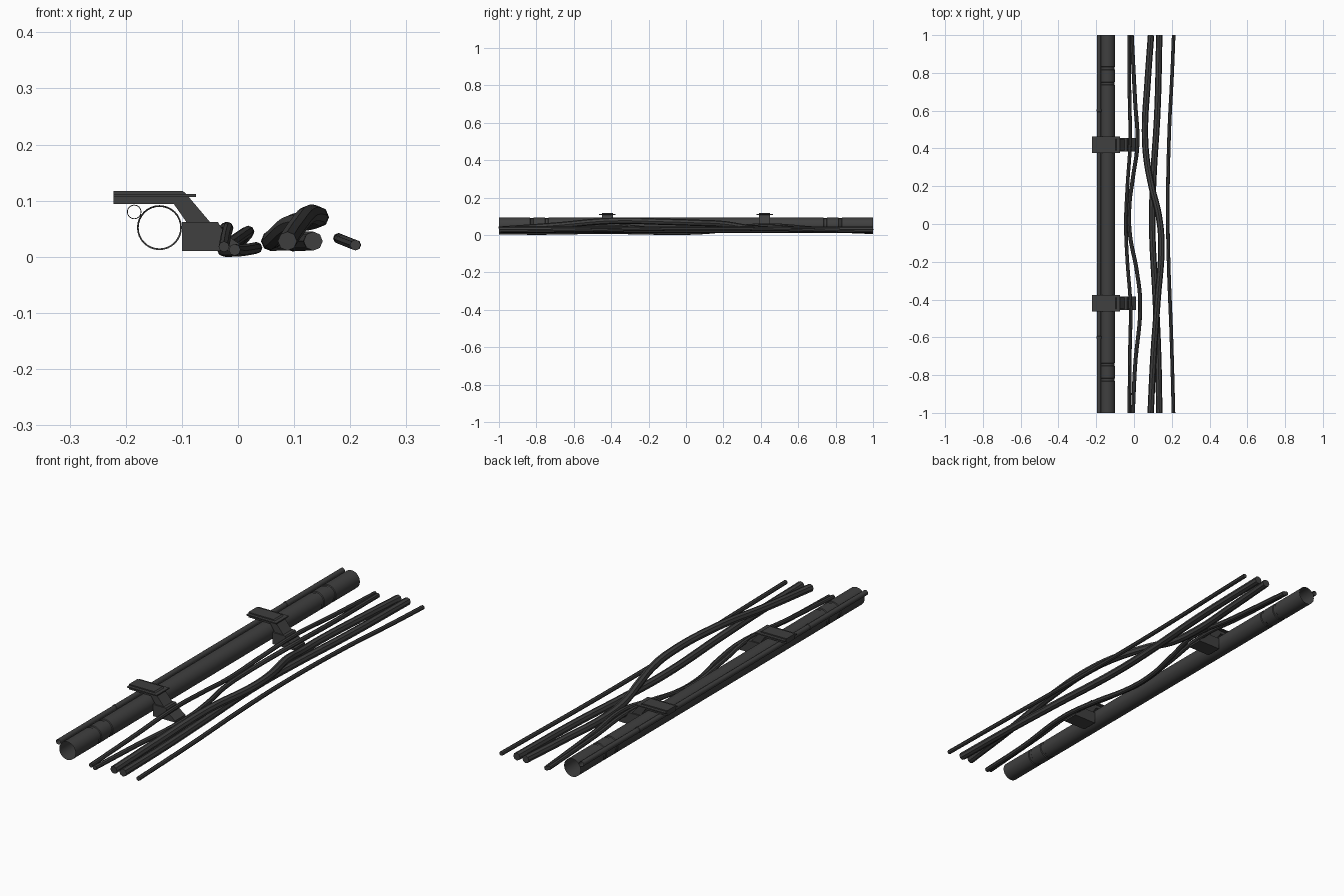
import bpy, bmesh, math

if "Cube" in bpy.data.objects:
    bpy.data.objects.remove(bpy.data.objects["Cube"])

dark = bpy.data.materials.new("dark_grey")
dark.diffuse_color = (0.05, 0.05, 0.05, 1)
dark.use_nodes = True
dark.node_tree.nodes["Principled BSDF"].inputs["Base Color"].default_value = dark.diffuse_color


def finish(ob, smooth=True):
    ob.data.materials.append(dark)
    bpy.ops.object.select_all(action='DESELECT')
    ob.select_set(True)
    bpy.context.view_layer.objects.active = ob
    if smooth:
        bpy.ops.object.shade_smooth_by_angle(angle=math.radians(35))
    return ob


def mesh_object(name, bm):
    bmesh.ops.recalc_face_normals(bm, faces=bm.faces)
    me = bpy.data.meshes.new(name)
    bm.to_mesh(me)
    bm.free()
    ob = bpy.data.objects.new(name, me)
    bpy.context.collection.objects.link(ob)
    return ob


def tube(name, x, z, profile, sides):
    """Open tube along y from (y, radius) stations."""
    bm = bmesh.new()
    rings = [[bm.verts.new((x + r * math.cos(2 * math.pi * i / sides), y,
                            z + r * math.sin(2 * math.pi * i / sides)))
              for i in range(sides)] for y, r in profile]
    for a, b in zip(rings, rings[1:]):
        for i in range(sides):
            j = (i + 1) % sides
            bm.faces.new((a[i], a[j], b[j], b[i]))
    return finish(mesh_object(name, bm))


def extrude_profile(name, pts, y, half_width):
    """Solid with an x-z outline, extruded along y."""
    bm = bmesh.new()
    f = bm.faces.new([bm.verts.new((px, y - half_width, pz)) for px, pz in pts])
    res = bmesh.ops.extrude_face_region(bm, geom=[f])
    vs = [v for v in res["geom"] if isinstance(v, bmesh.types.BMVert)]
    bmesh.ops.translate(bm, verts=vs, vec=(0, 2 * half_width, 0))
    return finish(mesh_object(name, bm), False)


def cable(name, radius, pts):
    cu = bpy.data.curves.new(name, 'CURVE')
    cu.dimensions = '3D'
    cu.bevel_depth = radius
    cu.bevel_resolution = 2
    cu.use_fill_caps = True
    cu.resolution_u = 8
    sp = cu.splines.new('BEZIER')
    sp.bezier_points.add(len(pts) - 1)
    for p, (y, x, z) in zip(sp.bezier_points, pts):
        p.co = (x, y, z)
        # handles run along the cable direction
        p.handle_left_type = p.handle_right_type = 'AUTO'
    ob = bpy.data.objects.new(name, cu)
    bpy.context.collection.objects.link(ob)
    bpy.ops.object.select_all(action='DESELECT')
    ob.select_set(True)
    bpy.context.view_layer.objects.active = ob
    bpy.ops.object.convert(target='MESH')
    finish(bpy.context.view_layer.objects.active)


# Main pipe with two joint grooves near each end
R, G = 0.04, 0.037
half = [(0.735, R), (0.738, G), (0.750, G), (0.753, R),
        (0.815, R), (0.818, G), (0.830, G), (0.833, R), (1.0, R)]
tube("main_pipe", -0.14, 0.052, [(-y, r) for y, r in reversed(half)] + half, 32)

# Small conduit beside it, with thin collars
r = 0.0115
collar = [(0.594, r), (0.595, r + .0015), (0.605, r + .0015), (0.606, r), (1.0, r)]
tube("small_conduit", -0.185, 0.08,
     [(-y, q) for y, q in reversed(collar)] + collar, 16)

# Brackets: cap, flange, sloping arm and wedge foot
for y, side in ((-0.42, "front"), (0.42, "back")):
    extrude_profile(side + "_bracket_cap",
                    [(-0.222, 0.094), (-0.105, 0.094), (-0.092, 0.105),
                     (-0.092, 0.112), (-0.098, 0.117), (-0.222, 0.117)], y, 0.030)
    extrude_profile(side + "_bracket_flange",
                    [(-0.222, 0.107), (-0.075, 0.107), (-0.075, 0.112),
                     (-0.222, 0.112)], y, 0.044)
    extrude_profile(side + "_bracket_arm",
                    [(-0.115, 0.095), (-0.092, 0.062), (-0.088, 0.055),
                     (-0.044, 0.055), (-0.088, 0.107), (-0.115, 0.107)], y, 0.030)
    extrude_profile(side + "_bracket_foot",
                    [(-0.10, 0.01), (0.010, 0.01), (0.010, 0.018), (-0.022, 0.04),
                     (-0.036, 0.062), (-0.10, 0.062)], y, 0.036)

# Loose cables, points given as (y, x, z)
cable("thin_cable_inner", 0.0095, [
    (-1, -0.025, 0.018), (-0.7, -0.022, 0.035), (-0.42, -0.019, 0.053),
    (-0.2, -0.035, 0.035), (0, -0.043, 0.02), (0.2, -0.035, 0.035),
    (0.42, -0.021, 0.053), (0.7, -0.024, 0.035), (1, -0.025, 0.02)])
cable("thin_cable_outer", 0.0105, [
    (-1, -0.006, 0.0125), (-0.75, 0.006, 0.0115), (-0.42, 0.033, 0.016),
    (-0.25, 0.015, 0.013), (-0.05, -0.022, 0.0105), (0.1, -0.024, 0.015),
    (0.25, -0.005, 0.03), (0.42, 0.018, 0.045), (0.65, 0.006, 0.03),
    (1, -0.012, 0.015)])
cable("thick_cable_crossing", 0.017, [
    (-1, 0.088, 0.028), (-0.7, 0.103, 0.05), (-0.4, 0.125, 0.075),
    (-0.1, 0.145, 0.07), (0.05, 0.13, 0.065), (0.2, 0.093, 0.058),
    (0.35, 0.066, 0.035), (0.5, 0.058, 0.028), (0.75, 0.072, 0.028),
    (1, 0.09, 0.028)])
cable("thick_cable_straight", 0.017, [
    (-1, 0.134, 0.028), (-0.7, 0.128, 0.028), (-0.4, 0.115, 0.028),
    (0, 0.096, 0.027), (0.25, 0.103, 0.027), (0.6, 0.124, 0.028),
    (1, 0.134, 0.028)])
cable("thin_cable_far", 0.0095, [
    (-1, 0.209, 0.021), (-0.6, 0.198, 0.025), (-0.2, 0.183, 0.031),
    (0.1, 0.179, 0.033), (0.5, 0.187, 0.03), (0.8, 0.202, 0.024),
    (1, 0.21, 0.021)])
